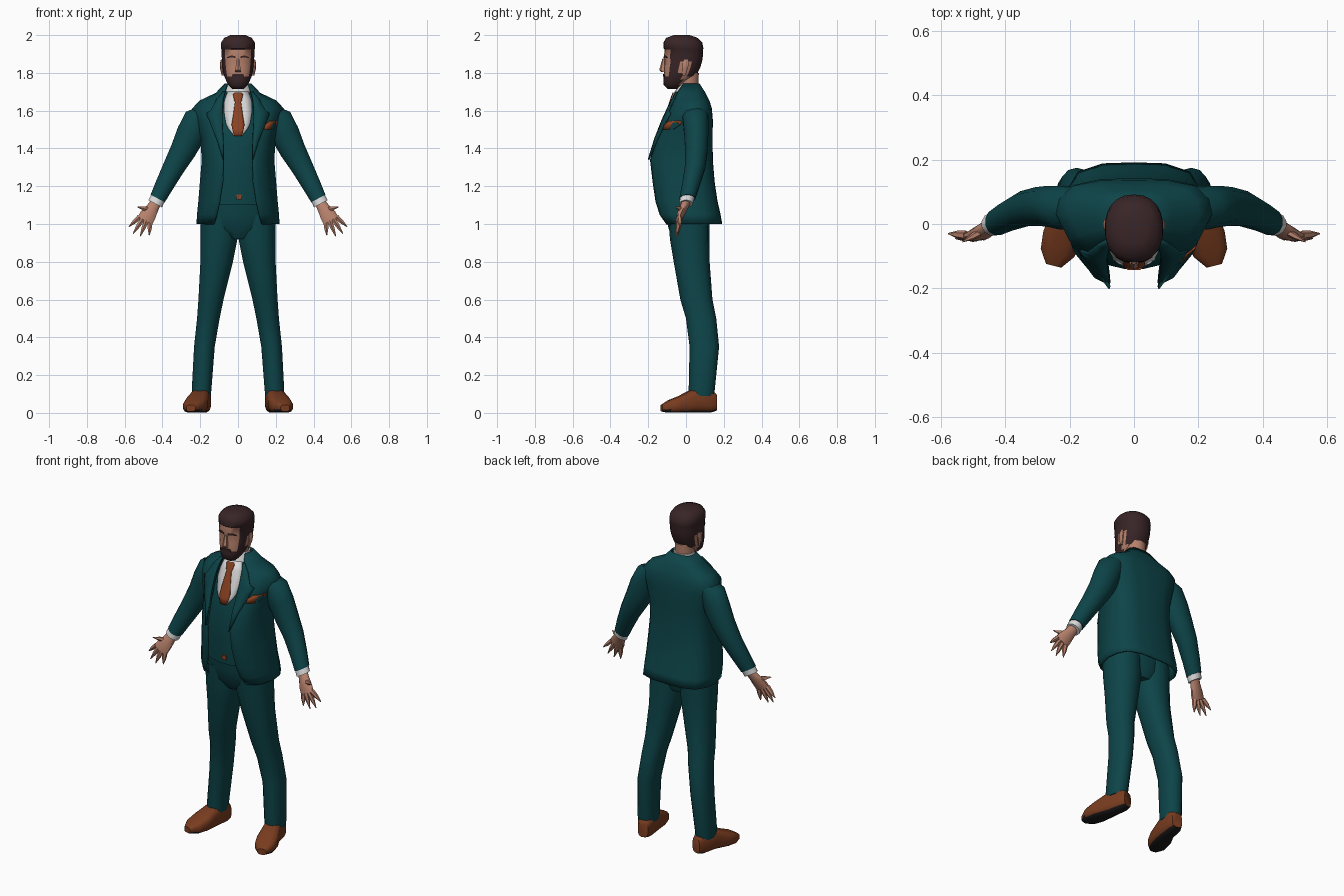
import bpy, math
from mathutils import Vector

def mat(name, r, g, b):
    m = bpy.data.materials.new(name)
    m.diffuse_color = (r, g, b, 1)
    return m

SUIT = mat("teal cloth", 0.004, 0.058, 0.066)
SKIN = mat("skin", 0.47, 0.22, 0.15)
HAIR = mat("dark brown hair", 0.04, 0.018, 0.02)
SHIRT = mat("white shirt", 0.7, 0.7, 0.7)
RUST = mat("rust silk", 0.27, 0.055, 0.016)
SHOE = mat("brown leather", 0.19, 0.045, 0.014)
SOLE = mat("dark sole", 0.012, 0.01, 0.01)

def make(name, verts, faces, mats, mirror=False, thick=0, rule=None, angle=50):
    me = bpy.data.meshes.new(name)
    me.from_pydata([tuple(v) for v in verts], [], faces)
    for m in mats:
        me.materials.append(m)
    for p in me.polygons:
        p.use_smooth = True
        if rule:
            p.material_index = rule(p.center)
    me.set_sharp_from_angle(angle=math.radians(angle))
    ob = bpy.data.objects.new(name, me)
    bpy.context.collection.objects.link(ob)
    if mirror:
        md = ob.modifiers.new("mirror", 'MIRROR')
        md.use_clip = True
    if thick:
        md = ob.modifiers.new("thickness", 'SOLIDIFY')
        md.thickness = thick
        md.offset = 0
    return ob

def tube(name, secs, mats, u=(1, 0, 0), v=(0, 1, 0), n=12, sq=1.0, **kw):
    """Loft of rounded sections (x, y, z, radius along u, radius along v)."""
    u, v = Vector(u).normalized(), Vector(v).normalized()
    verts = []
    for x, y, z, a, b in secs:
        for i in range(n):
            t = 2 * math.pi * (i + .5) / n
            c, s = math.cos(t), math.sin(t)
            c = math.copysign(abs(c) ** sq, c)
            s = math.copysign(abs(s) ** sq, s)
            verts.append(Vector((x, y, z)) + u * a * c + v * b * s)
    faces = [(k*n + i, k*n + (i+1) % n, (k+1)*n + (i+1) % n, (k+1)*n + i)
             for k in range(len(secs) - 1) for i in range(n)]
    faces += [tuple(range(n))[::-1], tuple(range(len(verts) - n, len(verts)))]
    # make the winding face outward whatever the loft direction
    d = Vector(secs[-1][:3]) - Vector(secs[0][:3])
    if u.cross(v).dot(d) < 0:
        faces = [f[::-1] for f in faces]
    return make(name, verts, faces, mats, **kw)

def grid(name, rows, mats, **kw):
    n = len(rows[0])
    faces = [(k*n + i, k*n + i + 1, (k+1)*n + i + 1, (k+1)*n + i)
             for k in range(len(rows) - 1) for i in range(n - 1)]
    return make(name, [p for r in rows for p in r], faces, mats, **kw)

def interp(table, z):
    for a, b in zip(table, table[1:]):
        if z <= b[0]:
            f = (z - a[0]) / (b[0] - a[0])
            return [p + (q - p) * f for p, q in zip(a, b)]
    return list(table[-1])

def ring(z, w, yf, yb):
    return (0, (yf + yb) / 2, z, w, (yb - yf) / 2)

# Waistcoat and trouser top: height, half width, front y, back y
BODY = [(1.10, .185, -.132, .12), (1.25, .175, -.142, .115), (1.4, .165, -.142, .11),
        (1.5, .18, -.12, .11), (1.6, .17, -.088, .1), (1.66, .11, -.068, .085),
        (1.71, .065, -.05, .07)]
tube("waistcoat", [ring(*r) for r in BODY], [SUIT], n=20)
tube("trouser_hips", [ring(.92, .09, -.06, .1), ring(.97, .17, -.092, .12),
                      ring(1.05, .185, -.112, .125), ring(1.16, .175, -.122, .115)], [SUIT], n=20)
tube("belt_buckle", [(.005, -.137, 1.13, .018, .006), (.005, -.137, 1.155, .018, .006)], [RUST], n=4)

# Trouser legs
tube("trouser_leg", [(.193, .083, .09, .05, .066), (.193, .083, .12, .053, .069),
                     (.178, .097, .35, .056, .078), (.157, .08, .5, .061, .08),
                     (.143, .055, .6, .068, .085), (.113, .03, .8, .088, .095),
                     (.101, .02, .92, .1, .105), (.1, .015, 1.05, .1, .11)],
     [SUIT], n=14, sq=.9, mirror=True)

# Shoes, turned outward, with dark underside
tube("shoe", [(.178, .158, .055, .03, .045), (.185, .125, .065, .045, .065),
              (.2, .04, .065, .05, .065), (.222, -.035, .045, .063, .045),
              (.238, -.09, .034, .055, .034), (.25, -.13, .025, .025, .018)],
     [SHOE, SOLE], u=(.97, .24, 0), v=(0, 0, 1), n=12, sq=.65, mirror=True,
     rule=lambda c: 1 if c.z < .014 else 0)

# Jacket: height, half width, front edge y, back y, half opening
JACKET = [(1.0, .215, -.1, .187, .125), (1.05, .212, -.135, .178, .11),
          (1.12, .205, -.157, .162, .095), (1.22, .197, -.172, .147, .08),
          (1.34, .187, -.186, .137, .075), (1.45, .195, -.152, .136, .078),
          (1.55, .225, -.113, .137, .083), (1.61, .238, -.085, .132, .083),
          (1.65, .2, -.065, .12, .08), (1.69, .115, -.045, .1, .07),
          (1.74, .068, -.012, .068, .055)]
SIDE = .03

def jacket_front(z, t, off=0):
    _, w, yf, yb, g = interp(JACKET, z)
    y = interp([(0, 1), (.4, .9), (.75, .65), (1, 0)], t)[1]
    return (g + (w - g) * t, SIDE + (yf - SIDE) * y - off, z)

def jacket_row(z):
    _, w, yf, yb, g = interp(JACKET, z)
    front = [jacket_front(z, t) for t in (0, .2, .4, .6, .75, .9, 1)]
    back = [(w * a, SIDE + (yb - SIDE) * b, z)
            for a, b in ((.96, .45), (.8, .82), (.45, .98), (0, 1))]
    return front + back

grid("jacket", [jacket_row(r[0]) for r in JACKET], [SUIT], mirror=True, thick=.01)

# Lapels folded over the jacket front
LAPEL = [(1.34, .03), (1.45, .3), (1.55, .5), (1.585, .56), (1.6, .4), (1.66, .35), (1.7, .3)]
grid("lapel", [[jacket_front(z, t * f, .013) for f in (0, .5, 1)] for z, t in LAPEL],
     [SUIT], mirror=True, thick=.008)

# Pocket square on the wearer's left breast
grid("pocket_square", [[jacket_front(z, t, .012) for t in ts] for z, ts in
                       ((1.5, (.45, .65, .8)), (1.525, (.45, .68, .88)), (1.545, (.6, .75, .9)))],
     [RUST], thick=.006)

# Shirt front and tie lie over the waistcoat surface
def plate(name, rows, off, m):
    def pt(x, z):
        _, w, yf, yb = interp(BODY, z)
        cy, ry = (yf + yb) / 2, (yb - yf) / 2
        return (x, cy - ry * math.sqrt(max(0, 1 - (x / w) ** 2)) - off, z)
    grid(name, [[pt(w * f, z) for f in (-1, -.5, 0, .5, 1)] for z, w in rows], [m], thick=.004)

plate("shirt_front", [(1.465, .02), (1.5, .048), (1.53, .064), (1.6, .075), (1.65, .072), (1.7, .055)],
      .006, SHIRT)
plate("tie", [(1.465, .02), (1.5, .03), (1.525, .034), (1.58, .025), (1.645, .016),
              (1.655, .02), (1.685, .026), (1.695, .018)], .014, RUST)
tube("shirt_collar", [(0, .003, 1.66, .082, .078), (0, .008, 1.7, .072, .066),
                      (0, .017, 1.745, .06, .055)], [SHIRT], n=14)
tube("neck", [(0, .01, 1.68, .055, .055), (0, .01, 1.8, .055, .06)], [SKIN], n=12)

# Sleeves, cuffs and hands
ARM = dict(u=(.88, 0, .47), v=(0, 1, 0), mirror=True)
tube("sleeve", [(.165, .05, 1.6, .05, .06), (.213, .05, 1.56, .074, .07),
                (.25, .055, 1.475, .08, .066), (.29, .055, 1.39, .071, .062),
                (.34, .048, 1.3, .06, .056), (.39, .026, 1.205, .051, .048),
                (.425, .007, 1.135, .044, .043)], [SUIT], n=12, **ARM)
tube("shirt_cuff", [(.42, .009, 1.145, .041, .039), (.438, 0, 1.107, .042, .037)], [SHIRT], n=12, **ARM)
tube("palm", [(.434, .001, 1.115, .03, .025), (.452, -.012, 1.085, .034, .024),
              (.475, -.028, 1.05, .044, .021), (.493, -.038, 1.018, .046, .015)], [SKIN], n=10, **ARM)
FINGERS = {"thumb": ((.47, -.02, 1.075), (.533, -.055, 1.09)),
           "index_finger": ((.522, -.036, 1.037), (.578, -.03, .985)),
           "middle_finger": ((.504, -.038, 1.027), (.556, -.045, .948)),
           "ring_finger": ((.485, -.038, 1.018), (.518, -.05, .934)),
           "little_finger": ((.465, -.035, 1.01), (.47, -.045, .938))}
for name, (a, b) in FINGERS.items():
    a, b = Vector(a), Vector(b)
    side = (b - a).cross(Vector((0, 1, 0)))
    m = a.lerp(b, .5)
    tube(name, [(*a, .015, .015), (*m, .012, .012), (*b, .002, .002)], [SKIN],
         u=side, v=(0, 1, 0), n=6, mirror=True)

# Head, with hair and beard coloured by region
def head_region(c):
    if c.z > 1.925 or (c.y > -.03 and c.z > 1.86) or (c.y > .015 and c.z > 1.77):
        return 1                      # hair
    if c.z < 1.782 and c.y < -.02:
        return 1                      # beard
    if -.085 < c.y < -.03 and c.z < 1.93:
        return 1                      # sideburns
    return 0

HEAD = [(1.715, .03, -.098, -.04), (1.735, .052, -.118, -.015), (1.765, .066, -.12, .03),
        (1.782, .073, -.118, .05), (1.8, .078, -.117, .062), (1.83, .082, -.116, .076),
        (1.86, .085, -.112, .085), (1.885, .087, -.117, .089), (1.925, .089, -.113, .091),
        (1.93, .091, -.12, .092), (1.96, .09, -.12, .086), (1.985, .074, -.105, .062),
        (2.0, .04, -.065, .02)]
tube("head", [ring(*r) for r in HEAD], [SKIN, HAIR], n=22, sq=.88, rule=head_region)
tube("nose", [(0, -.118, 1.805, .017, .012), (0, -.124, 1.815, .016, .018),
              (0, -.117, 1.875, .009, .008)], [SKIN], n=6)
tube("moustache", [(0, -.115, 1.78, .036, .007), (0, -.116, 1.795, .03, .007)], [HAIR], n=8)
tube("eyebrow", [(.014, -.116, 1.883, .005, .004), (.035, -.113, 1.888, .006, .004),
                 (.058, -.1, 1.881, .003, .003)], [HAIR], u=(0, 0, 1), v=(0, 1, 0), n=6, mirror=True)
tube("ear", [(.08, -.012, 1.785, .006, .008), (.087, -.006, 1.82, .008, .016),
             (.089, -.002, 1.85, .008, .019), (.086, 0, 1.87, .005, .01)], [SKIN], n=8, mirror=True)
